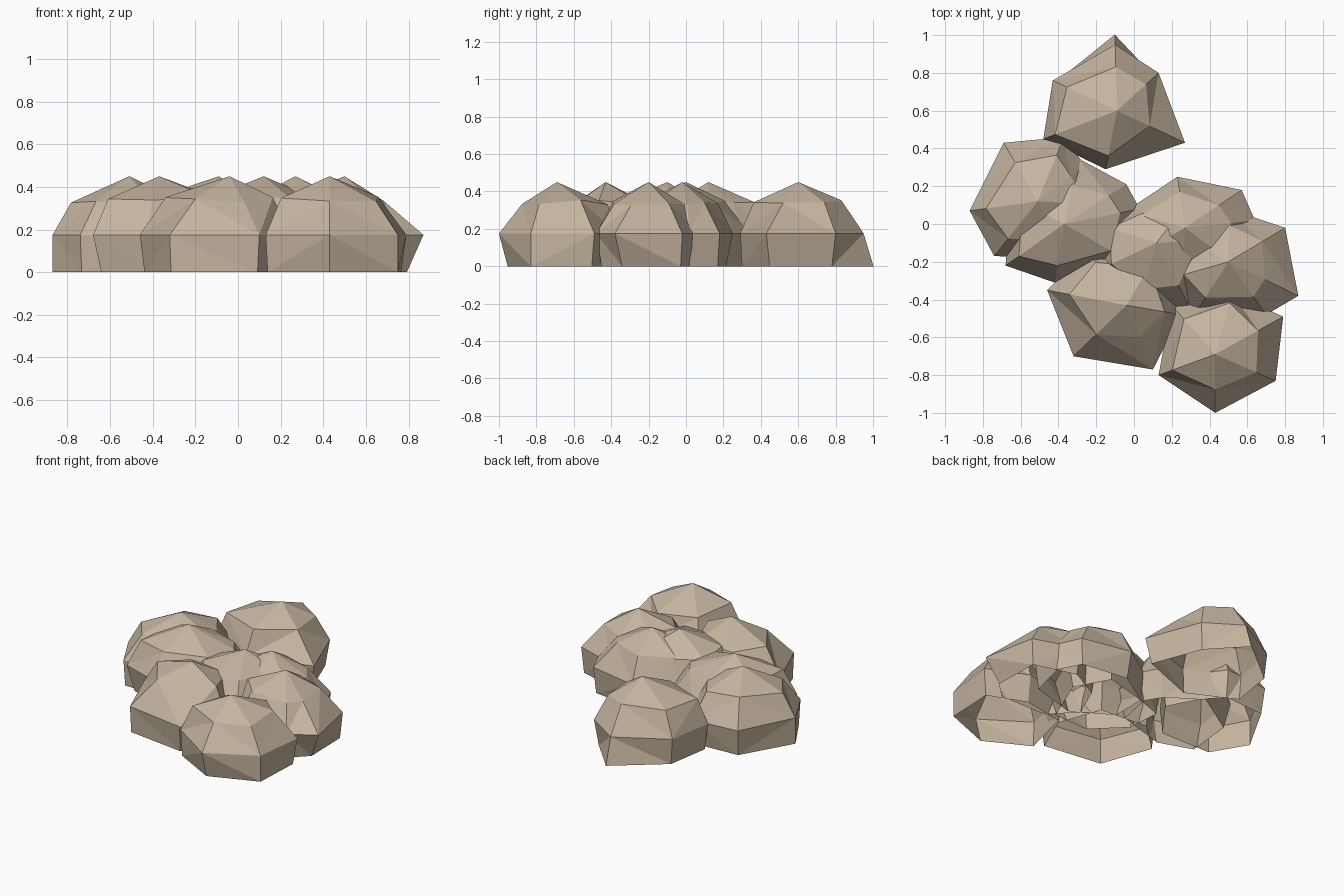
import bpy, random
from mathutils import Vector

random.seed(11)
stone = bpy.data.materials.new("stone")
stone.diffuse_color = (0.56, 0.46, 0.35, 1)


# Faceted dome, open underneath: foot ring, widest ring, shoulder ring, peak.
# outline is the widest ring from above; shoulder and foot scale it towards the peak.
def boulder(name, peak, outline, shoulder=None, foot=None):
    c = Vector(peak)
    n = len(outline)
    shoulder = shoulder or [random.uniform(0.58, 0.78) for _ in outline]
    foot = foot or [random.uniform(0.85, 0.98) for _ in outline]
    verts = []
    for z, scale in ((0, foot), (0.175, [1] * n), (0.335, shoulder)):
        for p, s in zip(outline, scale):
            q = c + (Vector(p) - c) * s
            dz = random.uniform(-0.012, 0.02) if z > 0.2 else 0
            verts.append((q.x, q.y, z + dz))
    verts.append((c.x, c.y, 0.45))
    faces = []
    for i in range(n):
        j = (i + 1) % n
        for r in (0, n):
            a, b, d, e = r + i, r + j, r + n + j, r + n + i
            faces += [(a, b, d), (a, d, e)] if (i + r) % 2 else [(a, b, e), (b, d, e)]
        faces.append((2 * n + i, 2 * n + j, 3 * n))
    mesh = bpy.data.meshes.new(name)
    mesh.from_pydata(verts, [], faces)
    mesh.materials.append(stone)
    obj = bpy.data.objects.new(name, mesh)
    bpy.context.collection.objects.link(obj)


# Back and left cluster
boulder("back_boulder", (-0.09, 0.60),
        [(0.27, 0.43), (0.13, 0.80), (-0.10, 0.95), (-0.43, 0.76), (-0.48, 0.45), (-0.15, 0.29)],
        [0.48, 0.7, 0.66, 0.78, 0.84, 0.77], [0.9, 0.9, 1.15, 0.95, 0.95, 0.97])
boulder("left_boulder", (-0.51, 0.12),
        [(-0.15, 0.10), (-0.26, 0.31), (-0.37, 0.46), (-0.69, 0.43), (-0.87, 0.07),
         (-0.74, -0.17), (-0.36, -0.18)],
        [0.7, 0.7, 0.72, 0.66, 0.76, 0.68, 0.7], [0.95, 0.95, 0.9, 0.93, 1.0, 0.97, 0.95])
boulder("inner_left_boulder", (-0.37, 0.0),
        [(0.03, 0.08), (-0.04, 0.21), (-0.30, 0.35), (-0.65, 0.15), (-0.68, -0.22),
         (-0.42, -0.31), (-0.02, -0.20)])

# Middle and right cluster
boulder("centre_boulder", (0.12, -0.10),
        [(0.46, -0.08), (0.32, 0.17), (0.02, 0.10), (-0.2, 0.0), (-0.2, -0.25),
         (0.02, -0.44), (0.30, -0.45)])
boulder("inner_right_boulder", (0.27, -0.02),
        [(0.64, 0.02), (0.57, 0.18), (0.23, 0.25), (-0.04, 0.07), (-0.05, -0.20),
         (0.25, -0.38), (0.58, -0.25)])
boulder("right_boulder", (0.50, -0.20),
        [(0.87, -0.38), (0.80, -0.02), (0.50, 0.08), (0.26, -0.05), (0.15, -0.30),
         (0.32, -0.48), (0.70, -0.48)],
        [0.52, 0.6, 0.7, 0.7, 0.68, 0.68, 0.66], [0.79, 0.95, 0.9, 0.9, 0.9, 0.9, 0.9])

# Front pair
boulder("front_left_boulder", (-0.04, -0.43),
        [(0.25, -0.48), (0.12, -0.16), (-0.25, -0.14), (-0.46, -0.35), (-0.32, -0.70),
         (0.10, -0.77)],
        [0.7, 0.75, 0.78, 0.72, 0.57, 0.5], [0.85, 0.9, 0.92, 0.95, 0.98, 0.94])
boulder("front_right_boulder", (0.43, -0.69),
        [(0.79, -0.49), (0.52, -0.37), (0.20, -0.43), (0.13, -0.80), (0.43, -1.0),
         (0.75, -0.83)],
        [0.63, 0.85, 0.72, 0.76, 0.6, 0.68], [0.93, 0.9, 0.9, 0.97, 0.85, 1.0])
